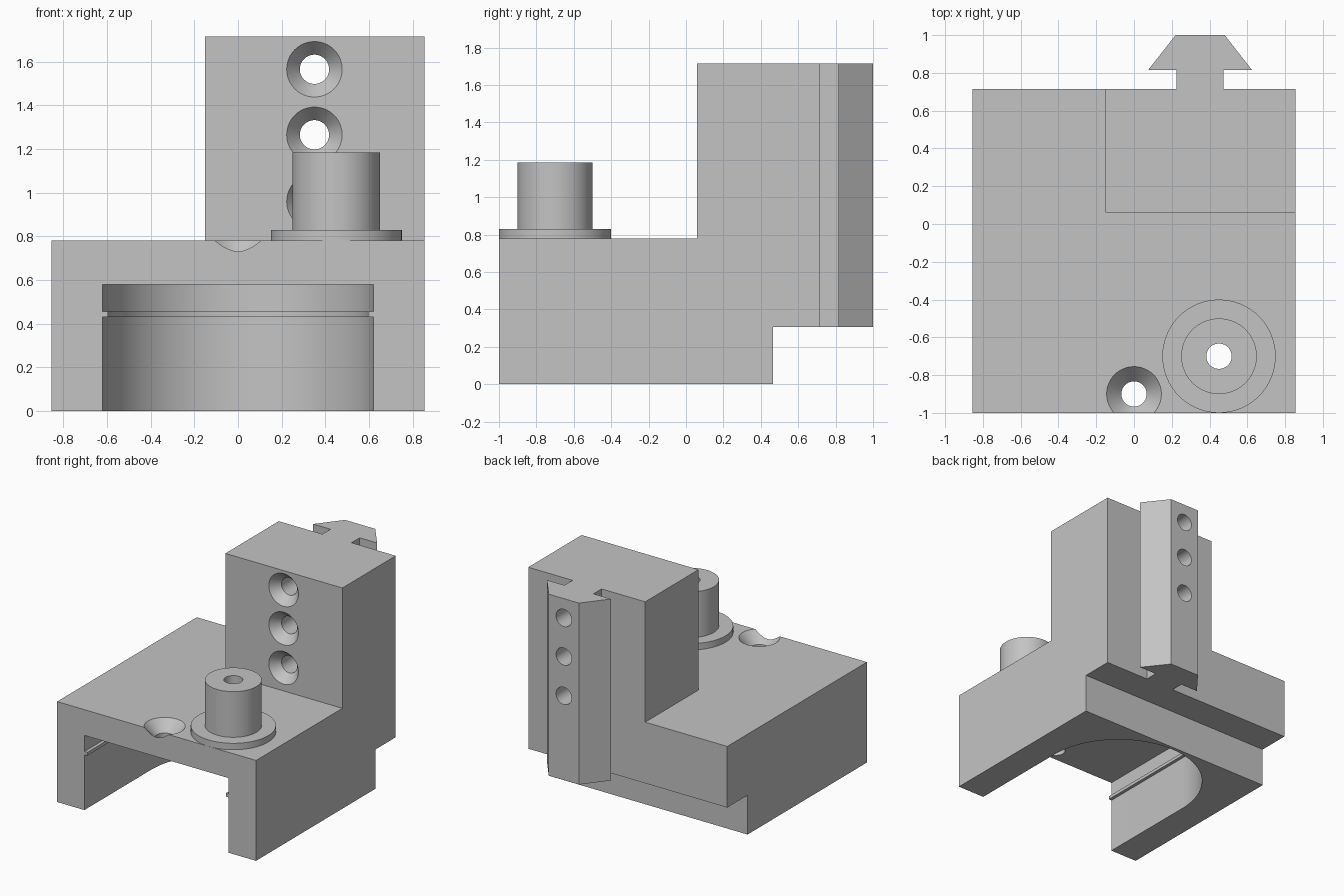
import bpy, bmesh
from math import cos, sin, pi, radians
from mathutils import Matrix

cube = bpy.data.objects.get("Cube")
if cube:
    bpy.data.objects.remove(cube, do_unlink=True)

grey = bpy.data.materials.new("plain grey")
grey.use_nodes = True
colour = (0.55, 0.55, 0.55, 1)
grey.diffuse_color = colour
grey.node_tree.nodes["Principled BSDF"].inputs["Base Color"].default_value = colour


def finish(name, bm):
    bmesh.ops.recalc_face_normals(bm, faces=bm.faces)
    mesh = bpy.data.meshes.new(name)
    bm.to_mesh(mesh)
    bm.free()
    mesh.materials.append(grey)
    obj = bpy.data.objects.new(name, mesh)
    bpy.context.collection.objects.link(obj)
    return obj


def prism(name, points, low, high, place=Matrix()):
    """Extrude a flat outline from low to high along its local z."""
    bm = bmesh.new()
    face = bm.faces.new([bm.verts.new((x, y, low)) for x, y in points])
    new = bmesh.ops.extrude_face_region(bm, geom=[face])["geom"]
    bmesh.ops.translate(bm, vec=(0, 0, high - low),
                        verts=[v for v in new if isinstance(v, bmesh.types.BMVert)])
    bm.transform(place)
    return finish(name, bm)


def lathe(name, profile, place, sides=64):
    """Spin a closed (radius, height) profile about local z."""
    bm = bmesh.new()
    rings = [[bm.verts.new((r * cos(2 * pi * i / sides), r * sin(2 * pi * i / sides), z))
              for i in range(sides)] for r, z in profile]
    for a, b in zip(rings, rings[1:] + rings[:1]):
        for i in range(sides):
            j = (i + 1) % sides
            bm.faces.new((a[i], a[j], b[j], b[i]))
    bm.transform(place)
    return finish(name, bm)


def drill(name, place, length, wide=None, depth=0, radius=0.067, sides=64):
    """Round cutter going down local -z, with an optional conical mouth."""
    slope = (wide - radius) / depth if wide else 0
    over = 0.02
    profile = [(radius + slope * (depth + over), over), (radius, -depth), (radius, -length)]
    if not wide:
        profile = [profile[0], profile[2]]
    bm = bmesh.new()
    rings = [[bm.verts.new((r * cos(2 * pi * i / sides), r * sin(2 * pi * i / sides), z))
              for i in range(sides)] for r, z in profile]
    for a, b in zip(rings, rings[1:]):
        for i in range(sides):
            j = (i + 1) % sides
            bm.faces.new((a[i], a[j], b[j], b[i]))
    bm.faces.new(rings[0])
    bm.faces.new(rings[-1])
    bm.transform(place)
    return finish(name, bm)


def combine(target, tool, operation):
    tool.hide_render = True
    mod = target.modifiers.new(operation, "BOOLEAN")
    mod.operation, mod.object, mod.solver = operation, tool, "EXACT"
    bpy.context.view_layer.objects.active = target
    bpy.ops.object.modifier_apply(modifier=mod.name)
    bpy.data.objects.remove(tool, do_unlink=True)


def smooth(obj):
    bpy.ops.object.select_all(action="DESELECT")
    obj.select_set(True)
    bpy.context.view_layer.objects.active = obj
    bpy.ops.object.shade_smooth_by_angle(angle=radians(30))


half, deck, step, top, back = 0.855, 0.78, 0.305, 1.715, 0.715

# Stepped base: side outline (y, z) extruded across x
side_on = Matrix(((0, 0, 1, 0), (1, 0, 0, 0), (0, 1, 0, 0), (0, 0, 0, 1)))
body = prism("body", [(-1, 0), (0.465, 0), (0.465, step), (back, step), (back, deck), (-1, deck)],
             -half, half, side_on)

# Upright block
combine(body, prism("tower", [(-0.15, 0.06), (half, 0.06), (half, back), (-0.15, back)],
                    deck - 0.1, top), "UNION")

# Arrow-shaped rail on the back
mid = 0.35
left = [(-0.125, back - 0.05), (-0.125, 0.815), (-0.275, 0.815), (-0.13, 1)]
outline = [(mid + x, y) for x, y in left] + [(mid - x, y) for x, y in reversed(left)]
combine(body, prism("rail", outline, step, top), "UNION")


# Round-ended pocket underneath, leaving a thin rib around its wall
def pocket(radius, low, high, centre=-0.18, steps=48):
    arc = [(radius * cos(pi * i / steps), centre + radius * sin(pi * i / steps))
           for i in range(steps + 1)]
    return prism("pocket_cutter", [(radius, -1.1)] + arc + [(-radius, -1.1)], low, high)


for radius, low, high in ((0.595, -0.1, 0.5), (0.62, -0.1, 0.43), (0.62, 0.455, 0.58)):
    combine(body, pocket(radius, low, high), "DIFFERENCE")

# Countersunk holes through tower and rail
for z in (1.565, 1.265, 0.96):
    place = Matrix.Translation((mid, 0.06, z)) @ Matrix.Rotation(pi / 2, 4, "X")
    combine(body, drill("tower_hole", place, 1.1, 0.127, 0.07), "DIFFERENCE")

# Holes through the deck
combine(body, drill("deck_hole", Matrix.Translation((0, -0.9, deck)), 0.3, 0.145, 0.085), "DIFFERENCE")
post = Matrix.Translation((0.45, -0.7, deck))
combine(body, drill("post_hole", post, 0.3), "DIFFERENCE")
smooth(body)

# Flanged hollow post on the deck
smooth(lathe("flanged_post", [(0.067, 0), (0.3, 0), (0.3, 0.05), (0.2, 0.05),
                              (0.2, 0.405), (0.067, 0.405)], post))
